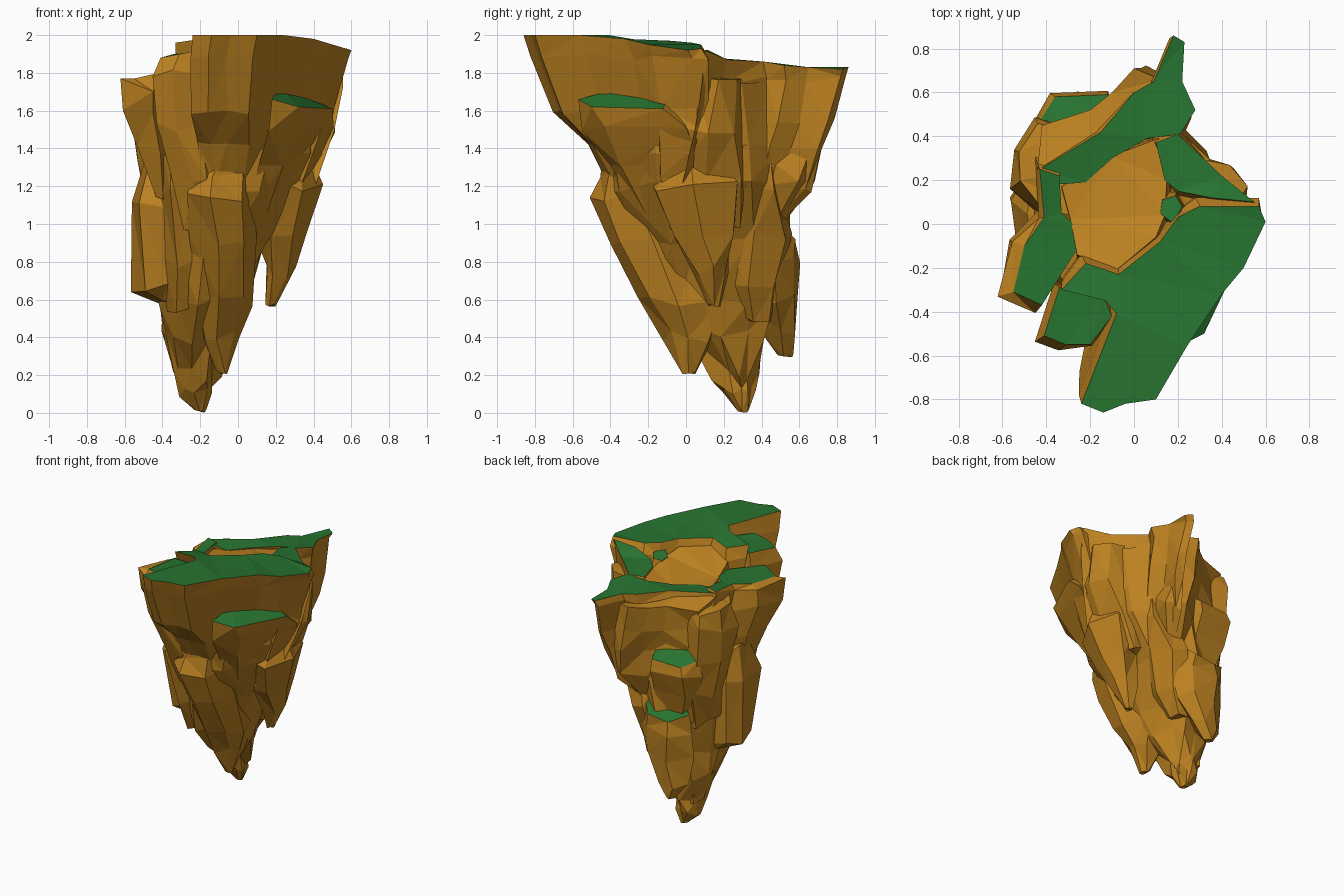
import bpy, bmesh, math, random

random.seed(7)


def material(name, color):
    m = bpy.data.materials.new(name)
    m.diffuse_color = color
    return m


ROCK = material("rock", (0.50, 0.22, 0.015, 1))
GRASS = material("grass", (0.02, 0.17, 0.03, 1))
parts = []


def blob(n, box, z):
    """Irregular n-sided outline filling a box (x0, x1, y0, y1)."""
    x0, x1, y0, y1 = box
    pts = []
    for i in range(n):
        a = math.tau * (i + random.uniform(-.2, .2)) / n
        pts.append(((x0 + x1) / 2 + (x1 - x0) / 2 * math.cos(a),
                    (y0 + y1) / 2 + (y1 - y0) / 2 * math.sin(a),
                    z + random.uniform(-.02, .02)))
    return pts


def crag(name, top, levels, grass=False, jitter=.024):
    """Loft a top outline down through levels (z, x0, x1, y0, y1)."""
    xs, ys = [p[0] for p in top], [p[1] for p in top]
    ax, bx, ay, by = min(xs), max(xs), min(ys), max(ys)
    bm = bmesh.new()
    rings = [[bm.verts.new(p) for p in top]]
    for z, x0, x1, y0, y1 in levels:
        j = min(jitter, (x1 - x0) * .12)
        r = lambda k=1: random.uniform(-j, j) * k
        rings.append([bm.verts.new((
            x0 + (x1 - x0) * (x - ax) / (bx - ax) + r(),
            y0 + (y1 - y0) * (y - ay) / (by - ay) + r(),
            max(0, z + r(1.6)))) for x, y, _ in top])
    cap = bm.faces.new(rings[0])
    cap.material_index = int(grass)
    bm.faces.new(rings[-1][::-1])
    n = len(top)
    for a, b in zip(rings, rings[1:]):
        for i in range(n):
            bm.faces.new((a[i], b[i], b[(i + 1) % n], a[(i + 1) % n]))
    bmesh.ops.recalc_face_normals(bm, faces=bm.faces)
    bmesh.ops.triangulate(bm, faces=bm.faces)
    me = bpy.data.meshes.new(name)
    bm.to_mesh(me)
    bm.free()
    me.materials.append(ROCK)
    me.materials.append(GRASS)
    ob = bpy.data.objects.new(name, me)
    bpy.context.collection.objects.link(ob)
    parts.append(ob)
    return ob


# Core: tapers to the lowest tip
body = crag("island_rock", blob(11, (-.42, .42, -.45, .5), 1.76), [
    (1.4, -.46, .43, -.45, .56), (1.2, -.44, .37, -.41, .55),
    (.9, -.43, .16, -.33, .53), (.6, -.41, .05, -.2, .5),
    (.4, -.40, -.02, 0, .42), (.2, -.34, -.11, .14, .39),
    (.1, -.3, -.13, .2, .37), (.01, -.23, -.17, .27, .33)])

# Bare basin floor, rising toward the front slab
crag("basin_floor", [
    (-.26, -.14, 1.87), (-.08, -.21, 1.92), (.1, -.06, 1.92), (.14, .04, 1.88), (.15, .2, 1.84),
    (.11, .39, 1.83), (-.1, .31, 1.81), (-.33, .17, 1.8), (-.29, .02, 1.81)],
    [(1.6, -.36, .2, -.25, .42)])

# Highest slab at the front and right
crag("front_slab", [
    (-.24, -.82, 2), (-.14, -.86, 2), (-.04, -.82, 2), (.1, -.8, 2), (.24, -.56, 2),
    (.4, -.32, 1.98), (.5, -.2, 1.95), (.6, .01, 1.92), (.57, .08, 1.93), (.3, .08, 1.95),
    (.2, .03, 1.96), (.12, -.08, 1.97), (-.07, -.23, 1.97), (-.22, -.18, 1.95),
    (-.33, -.3, 1.96), (-.13, -.35, 1.99), (-.08, -.41, 2)], [
    (1.88, -.34, .59, -.82, .11), (1.6, -.32, .51, -.7, .12),
    (1.43, -.3, .48, -.53, .1), (1.22, -.25, .38, -.42, .05),
    (1.0, -.2, .2, -.3, 0)], True, .012)

# Lower terraces around the basin
crag("notch_terrace", [
    (-.41, -.51, 1.88), (-.31, -.55, 1.9), (-.2, -.55, 1.92), (-.1, -.42, 1.92),
    (-.14, -.33, 1.92), (-.34, -.29, 1.9)], [
    (1.78, -.44, -.1, -.57, -.28), (1.5, -.42, -.08, -.5, -.25),
    (1.25, -.36, -.05, -.42, -.2), (1.0, -.28, -.05, -.33, -.1)], True)
crag("left_rim", [
    (-.55, -.31, 1.77), (-.42, -.37, 1.8), (-.25, -.1, 1.82), (-.28, 0, 1.82), (-.33, .05, 1.81),
    (-.34, .22, 1.83), (-.43, .25, 1.83), (-.41, .03, 1.8), (-.5, -.1, 1.78)], [
    (1.74, -.6, -.25, -.41, .3), (1.62, -.6, -.27, -.36, .3),
    (1.4, -.53, -.3, -.28, .3), (1.15, -.45, -.3, -.22, .25)], True)
crag("back_rim", [
    (-.43, .25, 1.82), (-.15, .42, 1.83), (0, .6, 1.83), (.09, .65, 1.83), (.18, .86, 1.83),
    (.23, .83, 1.82), (.22, .65, 1.83), (.28, .52, 1.84), (.21, .41, 1.86), (.06, .39, 1.84),
    (-.1, .3, 1.82), (-.22, .19, 1.81), (-.36, .18, 1.82)], [
    (1.77, -.45, .27, .19, .85), (1.55, -.44, .27, .18, .78),
    (1.4, -.43, .25, .15, .72), (1.18, -.38, .2, .12, .66), (1.02, -.3, .1, .1, .5)], True, .012)
crag("back_shoulder", [
    (-.44, .25, 1.8), (-.2, .36, 1.8), (.1, .4, 1.78), (.12, .66, 1.76), (0, .71, 1.77),
    (-.1, .6, 1.75), (-.2, .52, 1.76), (-.42, .45, 1.75)], [
    (1.6, -.44, .17, .2, .73), (1.4, -.42, .2, .2, .71),
    (1.2, -.4, .19, .15, .67), (1.0, -.34, .1, .15, .52)])
crag("back_left_shoulder", blob(7, (-.53, -.25, .08, .47), 1.74), [
    (1.6, -.55, -.2, .06, .48), (1.35, -.52, -.2, .06, .48),
    (1.1, -.47, -.2, .1, .46), (.85, -.44, -.2, .1, .42)])
crag("right_rim", [
    (.1, .37, 1.85), (.14, .2, 1.86), (.2, .15, 1.88), (.35, .12, 1.92),
    (.55, .1, 1.92), (.4, .22, 1.87), (.2, .41, 1.86)], [
    (1.75, .1, .55, .06, .44), (1.5, .08, .5, .03, .44), (1.2, .06, .4, 0, .45),
    (.95, 0, .22, .05, .45)], True)
crag("basin_pocket", [
    (.12, .05, 1.88), (.18, .0, 1.91), (.22, .08, 1.9), (.19, .13, 1.88), (.13, .11, 1.87)],
    [(1.7, .07, .25, -.04, .16)], True)
crag("right_shoulder", blob(7, (.16, .52, .02, .29), 1.78), [
    (1.5, .15, .52, -.15, .3), (1.25, .1, .41, -.15, .33), (1.0, .05, .3, -.1, .3)])

# Small grassy ledges on the flanks
crag("right_ledge", [
    (.18, -.57, 1.66), (.32, -.5, 1.62), (.5, -.12, 1.61), (.35, -.1, 1.68), (.22, -.35, 1.72)], [
    (1.5, .14, .51, -.53, .04), (1.3, .1, .42, -.4, .08), (1.05, .04, .26, -.28, .1)], True)
crag("back_left_ledge", [
    (-.43, .47, 1.38), (-.36, .58, 1.35), (-.12, .59, 1.36), (-.1, .48, 1.44), (-.35, .38, 1.46)], [
    (1.25, -.46, -.08, .35, .6), (1.1, -.42, -.1, .3, .55), (.9, -.38, -.1, .3, .5)], True)
crag("back_ledge", [
    (-.38, .5, .96), (-.25, .58, .9), (-.08, .58, .92), (0, .5, 1.0), (-.2, .4, 1.04)], [
    (.8, -.4, .05, .3, .59), (.6, -.39, .01, .3, .59), (.4, -.35, -.12, .42, .58),
    (.31, -.28, -.2, .48, .56)], True)

# Lower columns and hanging spikes
crag("front_column", blob(7, (-.18, .05, -.44, -.1), 1.4), [
    (1.25, -.26, .08, -.47, -.05),
    (1.13, -.29, .09, -.52, 0), (.9, -.27, .1, -.41, .1), (.6, -.24, .07, -.26, .2),
    (.4, -.2, .02, -.12, .15), (.22, -.12, -.05, -.02, .05)])
crag("left_column", blob(6, (-.49, -.36, -.12, .16), 1.34), [
    (1.1, -.55, -.3, -.18, .26), (.65, -.55, -.28, -.13, .26), (.57, -.43, -.26, -.04, .24)])
crag("low_left_column", blob(6, (-.42, -.2, 0, .36), .62), [
    (.45, -.4, -.2, .08, .36), (.33, -.38, -.2, .14, .34), (.2, -.33, -.2, .2, .34)])
crag("front_left_column", blob(6, (-.4, -.25, -.36, -.1), 1.35), [
    (1.15, -.42, -.2, -.36, 0), (.8, -.4, -.2, -.28, .1), (.55, -.36, -.2, -.15, .15)])
crag("right_spike", blob(6, (.15, .4, -.1, .22), 1.32), [
    (1.2, .12, .43, -.17, .28), (.95, .1, .37, -.06, .25),
    (.75, .14, .29, .06, .22), (.57, .15, .2, .12, .18)])
crag("back_right_column", blob(6, (0, .26, .2, .46), 1.5), [
    (1.2, -.05, .25, .2, .5), (.95, -.1, .14, .2, .54),
    (.7, -.15, .06, .2, .5), (.5, -.15, -.02, .28, .44)])

# Fuse all the crags into one rock
bpy.context.view_layer.objects.active = body
for p in parts[1:]:
    mod = body.modifiers.new(p.name, 'BOOLEAN')
    mod.operation = 'UNION'
    mod.solver = 'EXACT'
    mod.use_self = True
    mod.object = p
    bpy.ops.object.modifier_apply(modifier=mod.name)
    bpy.data.objects.remove(p)
